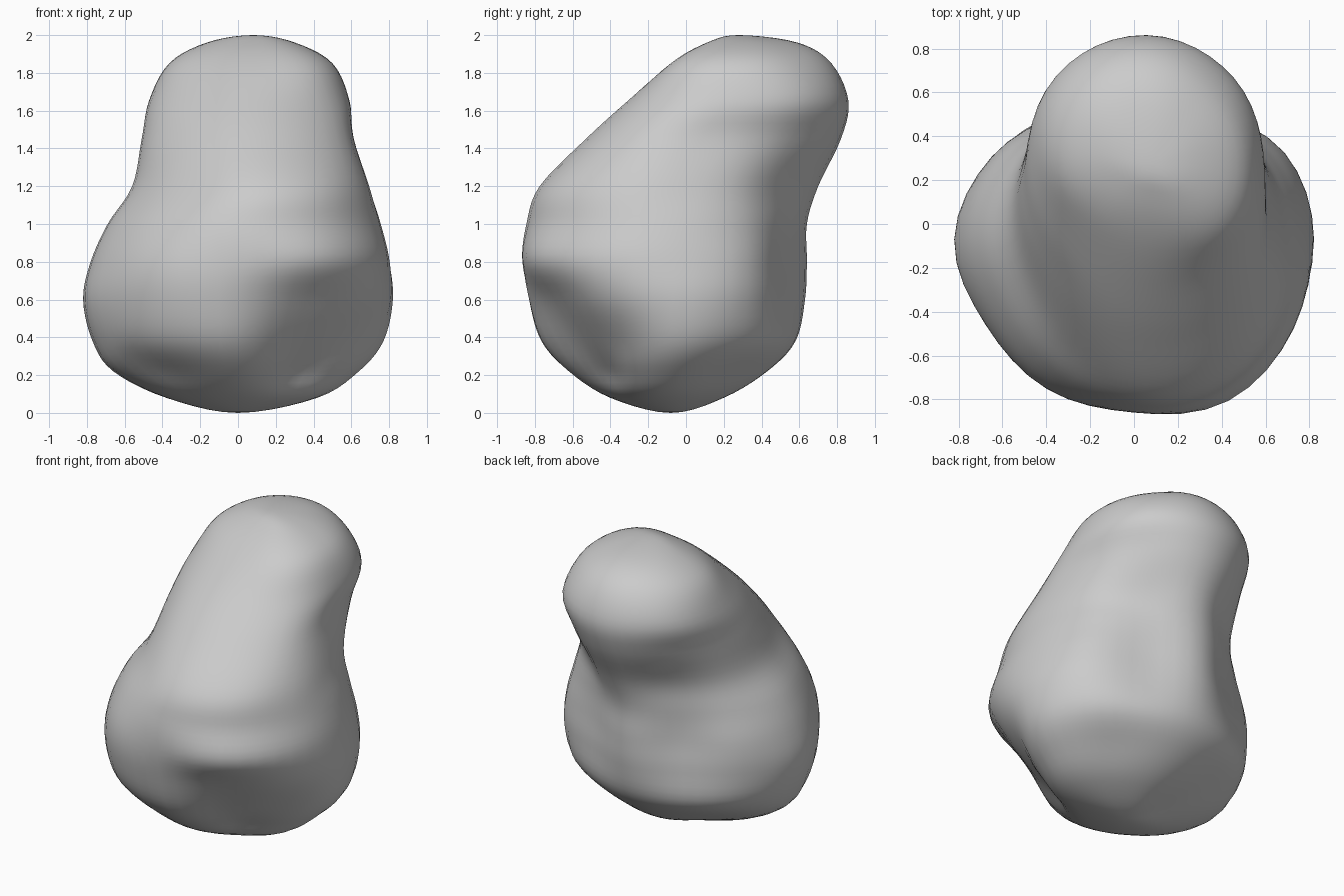
import bpy
import bmesh
import math
from mathutils import Vector

SIDES = 48   # points around each ring
STEPS = 5    # rings between two sections

cube = bpy.data.objects.get("Cube")
if cube:
    bpy.data.objects.remove(cube)

# Sections in hundredths: (z, centre x, centre y), radii evenly turned from +x
SECTIONS = [
    ((8, 2, -12), (40, 33, 32, 29, 40, 32, 28, 29)),
    ((22, 0, -10), (64, 54, 53, 52, 66, 52, 52, 43)),
    ((38, 0, -8), (77, 74, 67, 66, 67, 72, 77, 72, 70, 68, 57, 62)),
    ((60, 0, -7), (82, 79, 68, 70, 67, 75, 82, 78, 78, 76, 72, 78)),
    ((80, 0, -6), (80, 77, 66, 70, 64, 73, 78, 76, 79, 80, 86, 84)),
    ((100, 0, -4), (75, 71, 64, 68, 62, 66, 69, 68, 73, 80, 83, 80)),
    ((120, 5, 0), (63, 61, 61, 70, 63, 63, 61, 60, 66, 77, 78, 71)),
    ((145, 5, 15), (55, 58, 67, 60, 56, 57, 68, 67)),
    ((165, 6, 27), (53, 56, 59, 58, 53, 52, 58, 59)),
    ((185, 8, 30), (42, 42, 47, 48, 44, 37, 37, 45)),
    ((196, 8, 32), (22, 22, 27, 28, 24, 20, 20, 25)),
]
BOTTOM = Vector((0, -0.08, 0))
TOP = Vector((0.08, 0.28, 2))


def spline(a, b, c, d, t):
    """Smooth curve from b to c, steered by a and d."""
    return b + (c - a) * (t / 2) + (a * 2 - b * 5 + c * 4 - d) * (t * t / 2) \
        + ((b - c) * 3 + d - a) * (t ** 3 / 2)


def section_ring(centre, radii):
    z, cx, cy = centre
    ring = []
    for i in range(SIDES):
        k, t = divmod(i * len(radii) / SIDES, 1)
        near = [radii[(int(k) + n) % len(radii)] for n in (-1, 0, 1, 2)]
        r = spline(*near, t)
        a = math.tau * i / SIDES
        ring.append(Vector((cx + r * math.cos(a), cy + r * math.sin(a), z)) / 100)
    return ring


def opposite(ring):
    return ring[SIDES // 2:] + ring[:SIDES // 2]


# Key rings, continued across each pole so the ends stay round
keys = [section_ring(*s) for s in SECTIONS]
keys = [opposite(keys[0]), [BOTTOM] * SIDES, *keys, [TOP] * SIDES, opposite(keys[-1])]

rings = []
for k in range(1, len(keys) - 2):
    for s in range(STEPS):
        if k == 1 and s == 0:
            continue
        rings.append([spline(*p, s / STEPS) for p in zip(*keys[k - 1:k + 3])])

# Skin the boulder
bm = bmesh.new()
loops = [[bm.verts.new(p) for p in ring] for ring in rings]
low, high = bm.verts.new(BOTTOM), bm.verts.new(TOP)
for i in range(SIDES):
    j = (i + 1) % SIDES
    bm.faces.new((low, loops[0][j], loops[0][i]))
    bm.faces.new((high, loops[-1][i], loops[-1][j]))
    for a, b in zip(loops, loops[1:]):
        bm.faces.new((a[i], a[j], b[j], b[i]))
bmesh.ops.recalc_face_normals(bm, faces=bm.faces)
for face in bm.faces:
    face.smooth = True

mesh = bpy.data.meshes.new("boulder")
bm.to_mesh(mesh)
bm.free()
boulder = bpy.data.objects.new("boulder", mesh)
bpy.context.collection.objects.link(boulder)

# Stone colour
stone = bpy.data.materials.new("grey_stone")
stone.use_nodes = True
colour = (0.6, 0.6, 0.6, 1)
stone.diffuse_color = colour
stone.node_tree.nodes["Principled BSDF"].inputs["Base Color"].default_value = colour
mesh.materials.append(stone)
